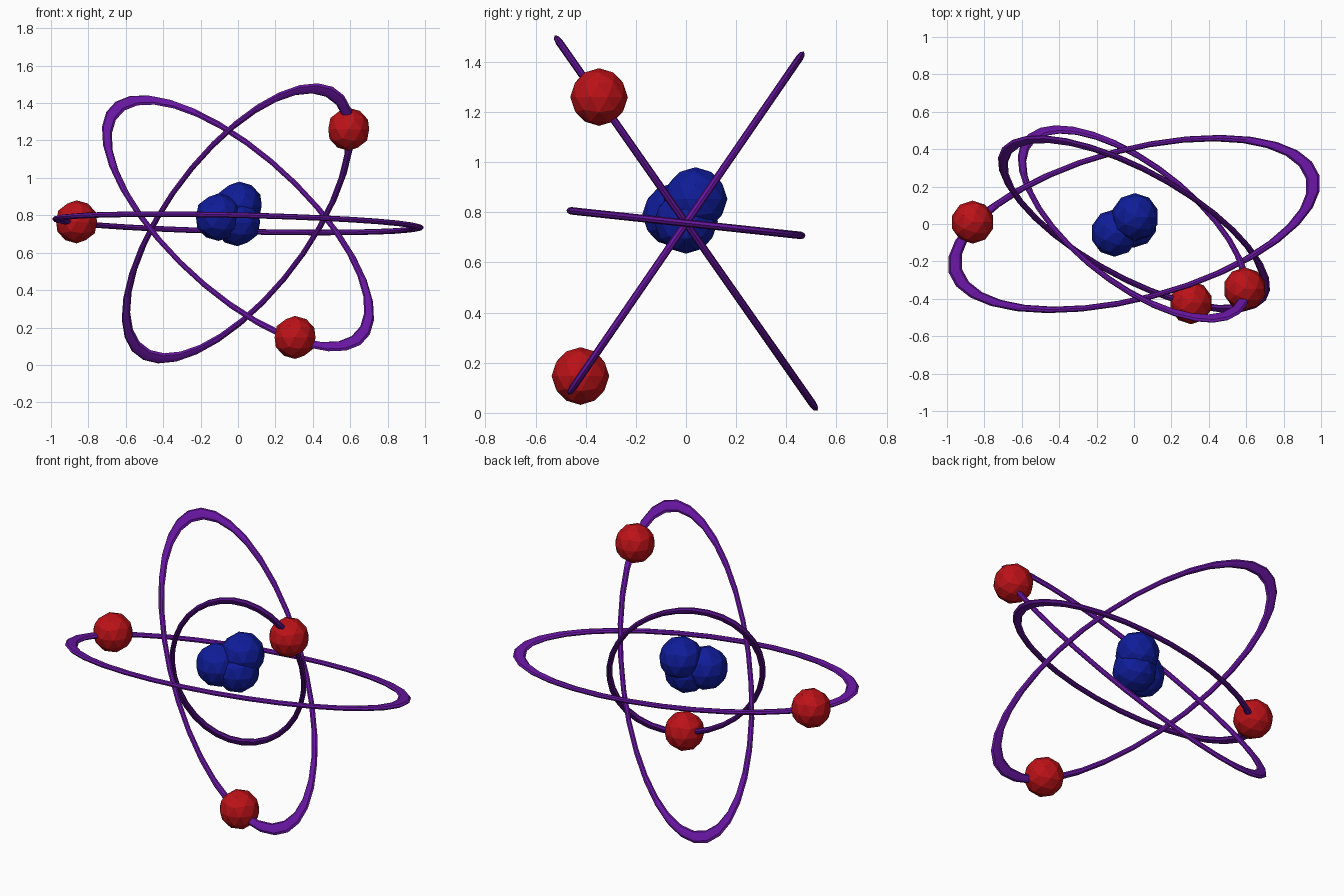
import bpy
from math import cos, sin, radians
from mathutils import Matrix, Vector

if "Cube" in bpy.data.objects:
    bpy.data.objects.remove(bpy.data.objects["Cube"])

CENTRE = Vector((0, 0, 0.757))


def material(name, rgb):
    m = bpy.data.materials.new(name)
    m.diffuse_color = (*rgb, 1)
    m.use_nodes = True
    m.node_tree.nodes["Principled BSDF"].inputs["Base Color"].default_value = m.diffuse_color
    return m


PURPLE = material("purple", (0.14, 0.008, 0.36))
RED = material("red", (0.5, 0.006, 0.009))
BLUE = material("blue", (0.005, 0.012, 0.32))


def ball(name, loc, radius, mat):
    bpy.ops.mesh.primitive_ico_sphere_add(subdivisions=2, radius=radius, location=loc)
    ob = bpy.context.object
    ob.name = name
    ob.data.materials.append(mat)


def orbit(name, tilt, turn):
    """Stretched torus, turned in its own plane, then tilted about x."""
    bpy.ops.mesh.primitive_torus_add(major_radius=0.988, minor_radius=0.037,
                                     major_segments=32, minor_segments=8)
    ob = bpy.context.object
    ob.name = name
    ob.data.transform(Matrix.Rotation(radians(tilt), 4, 'X')
                      @ Matrix.Rotation(radians(turn), 4, 'Z')
                      @ Matrix.Diagonal((1, 0.405, 0.405, 1)))
    ob.location = CENTRE
    ob.data.materials.append(PURPLE)
    bpy.ops.object.shade_smooth_by_angle(angle=radians(30))


# orbit rings
orbit("flat_orbit", -6.1, 14.8)
orbit("back_leaning_orbit", 55.5, -50.3)
orbit("front_leaning_orbit", 125, 60.4)

# electrons riding on the rings
for i, loc in enumerate([(-0.863, 0.01, 0.765), (0.592, -0.347, 1.26), (0.305, -0.421, 0.147)]):
    ball(f"electron_{i + 1}", loc, 0.115, RED)

# nucleus cluster
for i, loc in enumerate([(0.006, 0.038, 0.853), (-0.104, -0.048, 0.79), (-0.003, 0.0, 0.762)]):
    ball(f"nucleus_ball_{i + 1}", loc, 0.127, BLUE)
